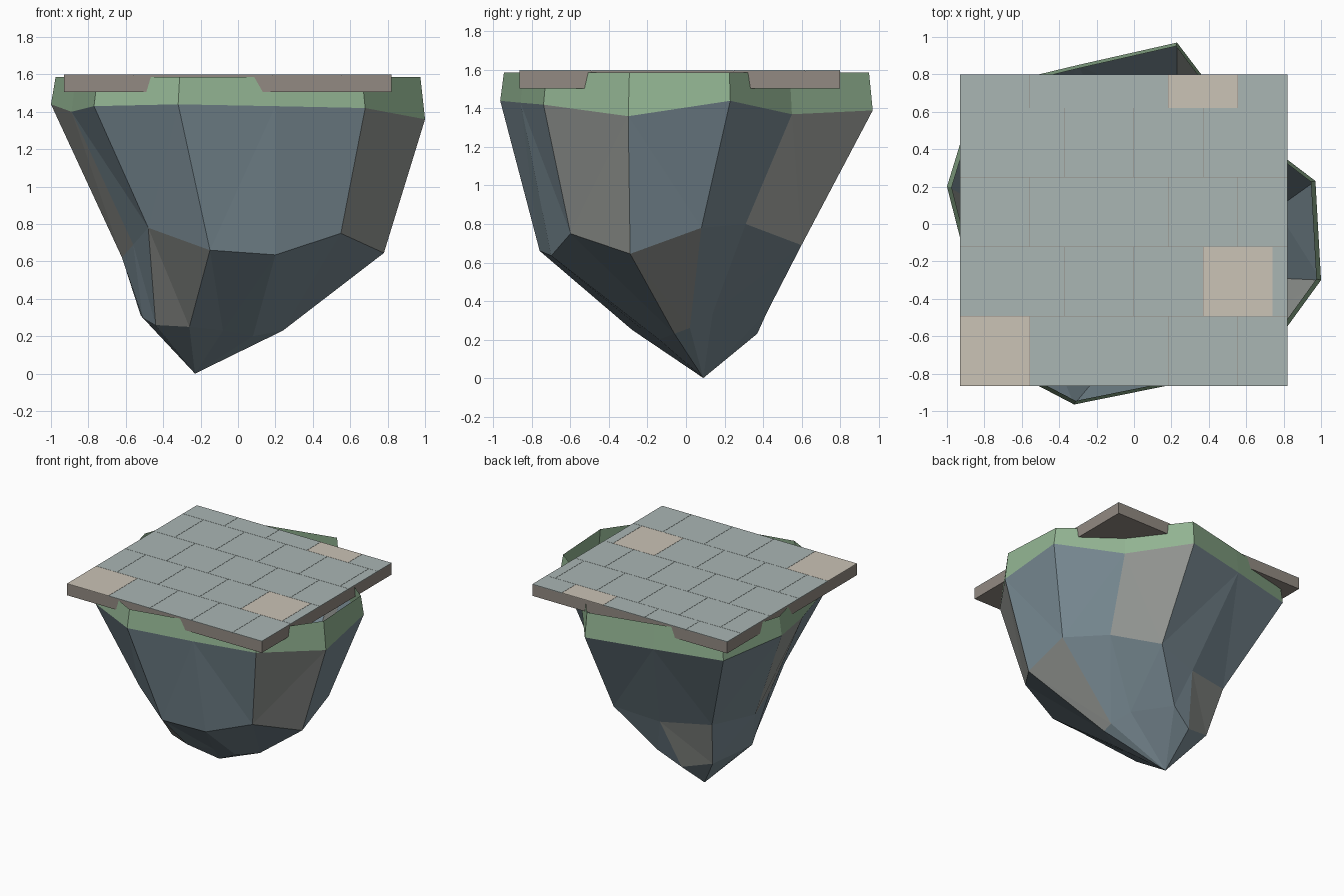
import bpy
import bmesh
from mathutils import Vector

default_cube = bpy.data.objects.get("Cube")
if default_cube:
    bpy.data.objects.remove(default_cube, do_unlink=True)


def make_material(name, srgb):
    """Flat colour given as 0-255 display values, stored as linear."""
    linear = [((c / 255 + 0.055) / 1.055) ** 2.4 for c in srgb]
    mat = bpy.data.materials.new(name)
    mat.use_nodes = True
    mat.diffuse_color = (*linear, 1)
    mat.node_tree.nodes["Principled BSDF"].inputs["Base Color"].default_value = (*linear, 1)
    return mat


slate = make_material("slate rock", (122, 140, 149))
grey = make_material("grey rock", (148, 151, 147))
moss = make_material("moss green", (146, 180, 146))
stone = make_material("slab stone", (146, 138, 130))
tile_grey = make_material("pale tile", (170, 182, 180))
tile_tan = make_material("tan tile", (203, 195, 182))


def finish(name, bm, materials):
    mesh = bpy.data.meshes.new(name)
    bm.to_mesh(mesh)
    bm.free()
    for mat in materials:
        mesh.materials.append(mat)
    obj = bpy.data.objects.new(name, mesh)
    bpy.context.collection.objects.link(obj)
    return obj


def add_box(bm, low, high, material_index=0):
    low, high = Vector(low), Vector(high)
    verts = bmesh.ops.create_cube(bm, size=1)["verts"]
    bmesh.ops.scale(bm, verts=verts, vec=high - low)
    bmesh.ops.translate(bm, verts=verts, vec=(low + high) / 2)
    for face in {f for v in verts for f in v.link_faces}:
        face.material_index = material_index


def bridge(bm, lower, upper, grey_segments=()):
    """Faceted band between two rings; the listed segments use the second colour."""
    count = len(lower)
    for i in range(count):
        j = (i + 1) % count
        face = bm.faces.new((lower[i], lower[j], upper[j], upper[i]))
        face.material_index = int(i in grey_segments)


# Outlines of the rock, counter-clockwise from the right-hand side
rim = [(-1, .2, 1.44), (-.89, -.23, 1.4), (-.77, -.73, 1.43), (-.32, -.965, 1.44),
       (.2, -.86, 1.43), (.68, -.74, 1.42), (1, -.3, 1.36), (.97, .23, 1.44),
       (.55, .55, 1.37), (.23, .97, 1.39), (-.3, .85, 1.39), (-.84, .72, 1.39)]
waist = [(-.62, 0, .62), (-.56, -.28, .69), (-.48, -.58, .78), (-.15, -.76, .66),
         (.2, -.7, .635), (.55, -.6, .75), (.78, -.29, .645), (.76, .08, .78),
         (.49, .31, .8), (.23, .6, .69), (-.13, .52, .63), (-.52, .41, .665)]
foot = [(-.52, -.02, .31), (-.51, -.12, .3), (-.44, -.22, .26), (-.26, -.28, .25),
        (-.08, -.2, .23), (.08, -.14, .2), (.24, -.06, .23), (.24, .02, .26),
        (.15, .14, .34), (-.04, .42, .34), (-.22, .37, .23), (-.45, .3, .29)]

# Tapering rock body, open at the top
bm = bmesh.new()
rings = [[bm.verts.new(p) for p in ring] for ring in (foot, waist, rim)]
bridge(bm, rings[0], rings[1], (2, 6, 10))
bridge(bm, rings[1], rings[2], (0, 5, 8))
tip = bm.verts.new((-.23, .09, 0))
for a, b in zip(rings[0], rings[0][1:] + rings[0][:1]):
    bm.faces.new((tip, b, a))
bmesh.ops.triangulate(bm, faces=bm.faces[:])
finish("rock_body", bm, [slate, grey])

# Mossy band around the upper edge
bm = bmesh.new()
outer = [bm.verts.new(p) for p in rim]
inner = [bm.verts.new((x * .975, y * .98, 1.587)) for x, y, z in rim]
bridge(bm, outer, inner)
finish("moss_rim", bm, [moss])

# Flat stone slab
LEFT, RIGHT, FRONT, BACK = -.93, .82, -.865, .8
TOP = 1.6
bm = bmesh.new()
add_box(bm, (LEFT, FRONT, 1.505), (RIGHT, BACK, TOP - .004))
finish("stone_slab", bm, [stone])

# Paving tiles in staggered rows, clipped to the slab
SIZE, GAP = .371, .002
tan_tiles = {(0, 0), (1, 4), (4, 3)}
bm = bmesh.new()
for row in range(5):
    y = FRONT + row * SIZE
    start = LEFT - (SIZE / 2 if row % 2 else 0)
    for col in range(6):
        x = start + col * SIZE
        x_low, x_high = max(x, LEFT), min(x + SIZE, RIGHT)
        if x_high - x_low < .01:
            continue
        low = (x_low + (GAP if x > LEFT else 0), y + (GAP if row else 0), TOP - .005)
        high = (x_high, min(y + SIZE, BACK), TOP)
        add_box(bm, low, high, int((row, col) in tan_tiles))
finish("paving_tiles", bm, [tile_grey, tile_tan])
